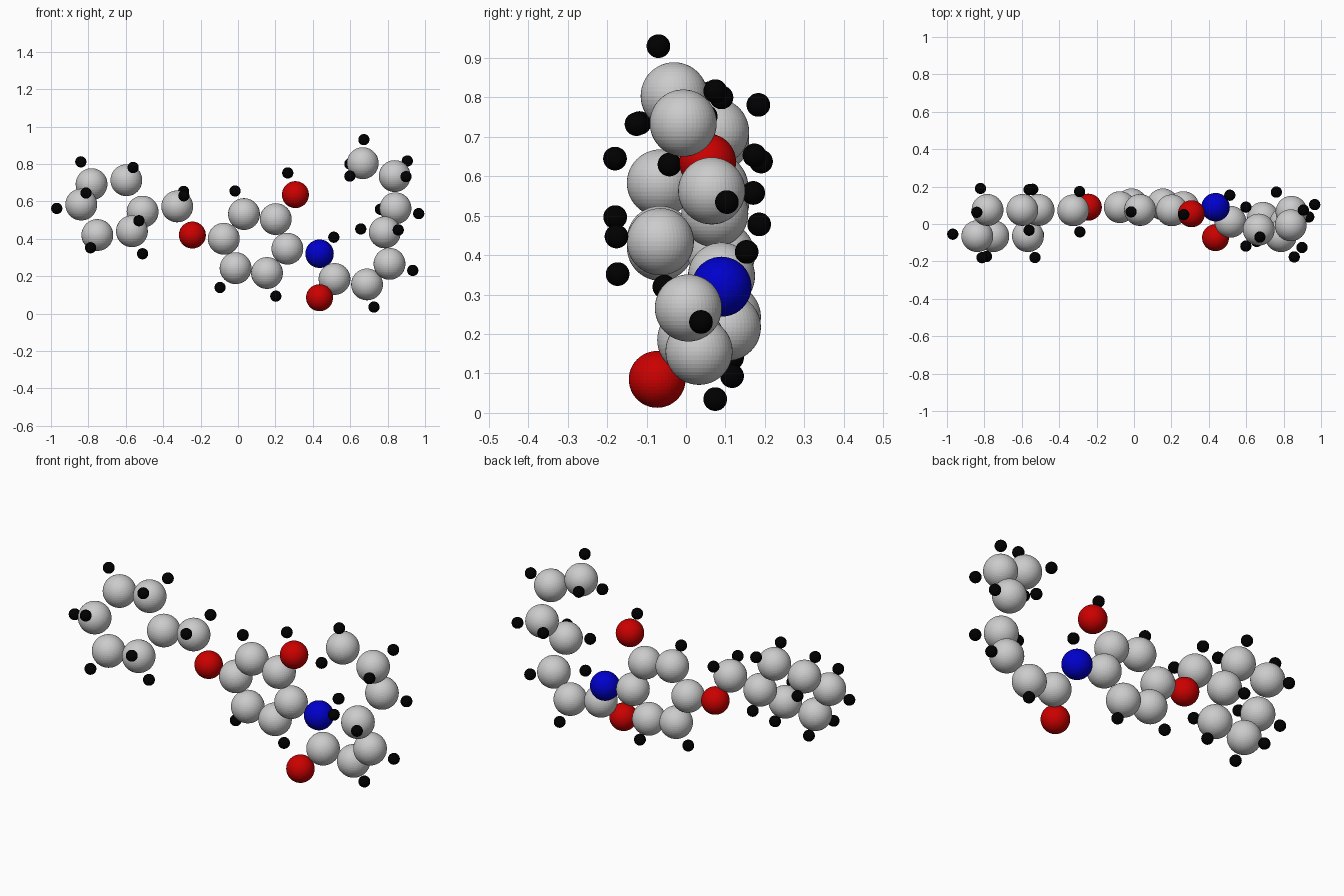
import bpy, bmesh
from mathutils import Vector

if "Cube" in bpy.data.objects:
    bpy.data.objects.remove(bpy.data.objects["Cube"])

COLOURS = {"carbon": None, "oxygen": (0.6, 0.0, 0.0, 1),
           "nitrogen": (0.0, 0.0, 0.6, 1), "hydrogen": (0.0, 0.0, 0.0, 1)}
RADII = {"carbon": 0.085, "oxygen": 0.072, "nitrogen": 0.076, "hydrogen": 0.03}
CH = 0.133        # hydrogen bond length
BOND = 0.22       # heavy atoms closer than this are bonded


def ball_mesh(kind):
    """One shared sphere mesh per element."""
    mesh = bpy.data.meshes.new(kind + "_ball")
    bm = bmesh.new()
    bmesh.ops.create_uvsphere(bm, u_segments=48, v_segments=24, radius=RADII[kind])
    bm.to_mesh(mesh)
    bm.free()
    if COLOURS[kind]:
        mat = bpy.data.materials.new(kind + "_colour")
        mat.diffuse_color = COLOURS[kind]
        mat.use_nodes = True
        mat.node_tree.nodes["Principled BSDF"].inputs["Base Color"].default_value = mat.diffuse_color
        mesh.materials.append(mat)
    return mesh


MESHES = {kind: ball_mesh(kind) for kind in RADII}


def ball(kind, name, pos):
    ob = bpy.data.objects.new(name, MESHES[kind])
    ob.location = pos
    bpy.context.collection.objects.link(ob)


# Heavy atoms by group: (element, number of attached hydrogens, position)
C, O, N = "carbon", "oxygen", "nitrogen"
GROUPS = {
    "boat_ring": [
        (C, 1, (-0.51, 0.075, 0.545)), (C, 2, (-0.597, 0.075, 0.713)),
        (C, 2, (-0.783, 0.075, 0.692)), (C, 2, (-0.838, -0.065, 0.583)),
        (C, 2, (-0.752, -0.065, 0.42)), (C, 2, (-0.567, -0.065, 0.44))],
    "ether_link": [
        (C, 2, (-0.325, 0.073, 0.573)), (O, 0, (-0.244, 0.09, 0.42))],
    "flat_ring": [
        (C, 0, (-0.076, 0.09, 0.4)), (C, 1, (0.032, 0.075, 0.532)),
        (C, 0, (0.202, 0.073, 0.505)), (C, 0, (0.264, 0.09, 0.347)),
        (C, 1, (0.155, 0.105, 0.217)), (C, 1, (-0.013, 0.105, 0.243))],
    "hydroxyl": [(O, 0, (0.307, 0.055, 0.636))],
    "amide": [
        (N, 1, (0.436, 0.09, 0.32)), (C, 0, (0.516, 0.012, 0.185)),
        (O, 0, (0.436, -0.073, 0.085))],
    "side_chain": [
        (C, 1, (0.69, 0.033, 0.156)), (C, 1, (0.81, 0.006, 0.266)),
        (C, 2, (0.785, -0.065, 0.434)), (C, 2, (0.842, 0.065, 0.563)),
        (C, 2, (0.838, -0.007, 0.735)), (C, 0, (0.667, -0.03, 0.804))],
}
ATOMS = [(kind, group, count, Vector(p))
         for group, members in GROUPS.items() for kind, count, p in members]

for i, (kind, group, count, p) in enumerate(ATOMS):
    ball(kind, f"{group}_{kind}_{i}", p)
    if not count:
        continue
    # Attached hydrogens point away from the bonded neighbours
    dirs = [(q - p).normalized() for _, _, _, q in ATOMS if 0.01 < (q - p).length < BOND]
    away = -sum(dirs, Vector()).normalized()
    if count == 1:
        spots = [p + away * CH]
    else:
        side = dirs[0].cross(dirs[1]).normalized()
        spots = [p + (away * 0.58 + side * s * 0.815) * CH for s in (1, -1)]
    for k, spot in enumerate(spots):
        ball("hydrogen", f"{group}_hydrogen_{i}_{k}", spot)

# Hydrogens on the hydroxyl and at the chain end
ball("hydrogen", "hydroxyl_hydrogen", (0.266, 0.05, 0.752))
for k, p in enumerate([(0.673, -0.07, 0.93), (0.598, -0.118, 0.735), (0.598, 0.09, 0.8)]):
    ball("hydrogen", f"chain_end_hydrogen_{k}", p)
